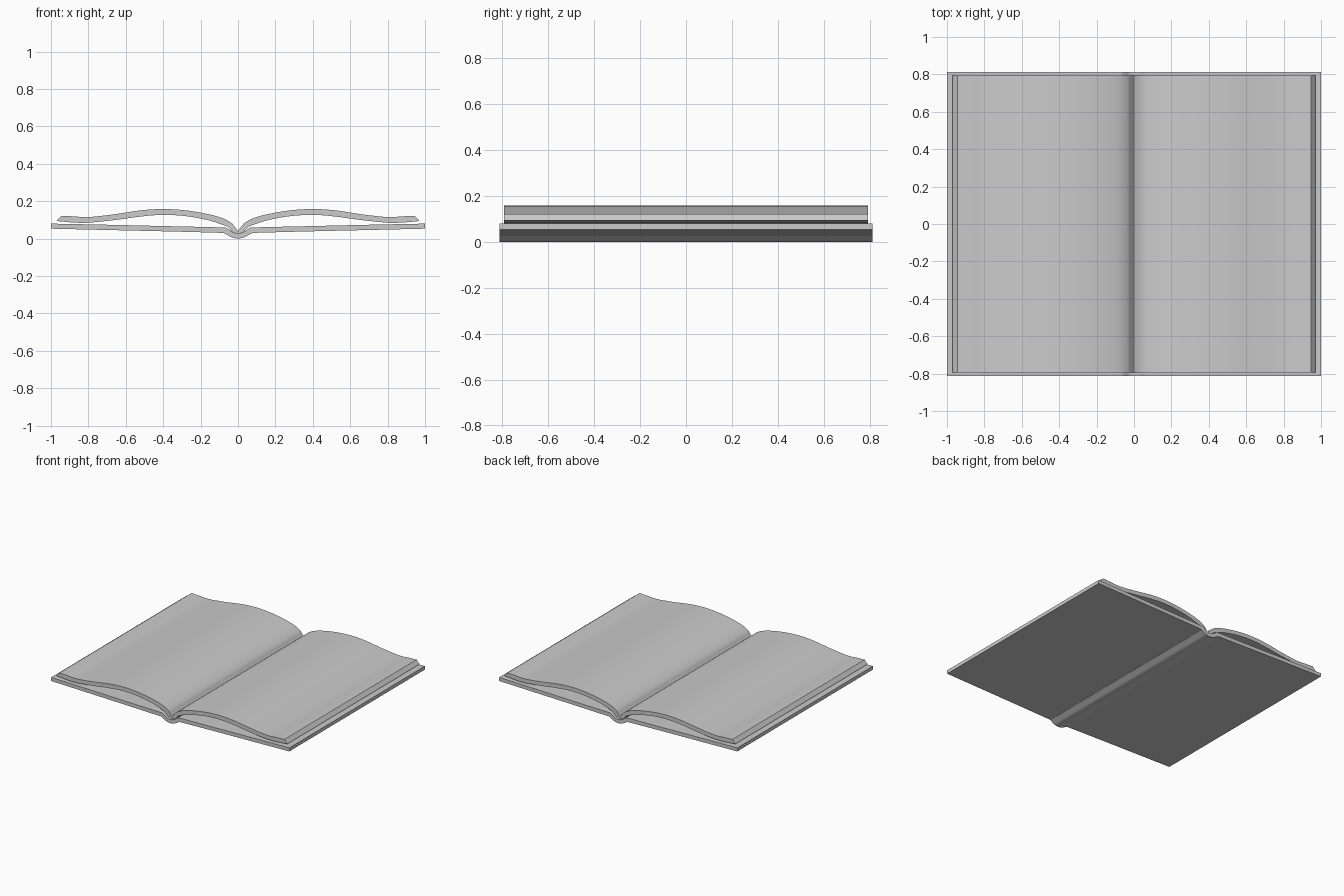
import bpy, bmesh
from mathutils import Vector

if "Cube" in bpy.data.objects:
    bpy.data.objects.remove(bpy.data.objects["Cube"])


def smooth_path(pts, steps=5):
    """Catmull-Rom curve through (x, z) points."""
    p = [Vector(q) for q in pts]
    p = [2 * p[0] - p[1]] + p + [2 * p[-1] - p[-2]]
    out = []
    for i in range(1, len(p) - 2):
        a, b, c, d = p[i - 1:i + 3]
        for k in range(steps):
            t = k / steps
            out.append(0.5 * (2 * b + (c - a) * t + (2 * a - 5 * b + 4 * c - d) * t * t
                              + (3 * b - a - 3 * c + d) * t ** 3))
    return out + [p[-2]]


def half_slab(name, top, bottom, depth):
    """Right half between two x-z curves, extruded in y and mirrored across the spine."""
    bm = bmesh.new()
    rings = []
    for t, b in zip(smooth_path(top), smooth_path(bottom)):
        rings.append([bm.verts.new((q.x, y, q.y)) for q, y in
                      ((b, -depth), (b, depth), (t, depth), (t, -depth))])
    for r, s in zip(rings, rings[1:]):
        for i in range(4):
            j = (i + 1) % 4
            bm.faces.new((r[i], r[j], s[j], s[i]))
    bm.faces.new(rings[-1])
    bmesh.ops.recalc_face_normals(bm, faces=bm.faces)
    # the open end at x = 0 makes recalculation ambiguous: check the outer edge face
    bm.faces.ensure_lookup_table()
    if bm.faces[-1].normal.x < 0:
        bmesh.ops.reverse_faces(bm, faces=bm.faces)
    me = bpy.data.meshes.new(name)
    bm.to_mesh(me)
    bm.free()
    ob = bpy.data.objects.new(name, me)
    bpy.context.collection.objects.link(ob)
    mirror = ob.modifiers.new("mirror", 'MIRROR')
    mirror.use_clip = True
    bpy.context.view_layer.objects.active = ob
    ob.select_set(True)
    bpy.ops.object.shade_smooth_by_angle(angle=0.6)
    ob.select_set(False)
    return ob


# Hard cover with rounded spine
half_slab("cover",
          [(0, 0.028), (0.025, 0.033), (0.045, 0.046), (0.065, 0.057), (0.10, 0.060),
           (0.4, 0.067), (0.7, 0.074), (1.0, 0.08)],
          [(0, 0.0), (0.03, 0.005), (0.055, 0.018), (0.075, 0.028), (0.10, 0.031),
           (0.4, 0.039), (0.7, 0.046), (1.0, 0.053)], 0.813)

# Arched page blocks meeting in the gutter
half_slab("pages",
          [(0, 0.040), (0.015, 0.060), (0.035, 0.083), (0.08, 0.108), (0.16, 0.131),
           (0.28, 0.151), (0.40, 0.158), (0.52, 0.151), (0.66, 0.130), (0.80, 0.115),
           (0.88, 0.119), (0.945, 0.122)],
          [(0, 0.028), (0.030, 0.036), (0.055, 0.062), (0.10, 0.080), (0.17, 0.101),
           (0.28, 0.120), (0.40, 0.127), (0.52, 0.118), (0.66, 0.099), (0.80, 0.085),
           (0.88, 0.086), (0.97, 0.094)], 0.793)
